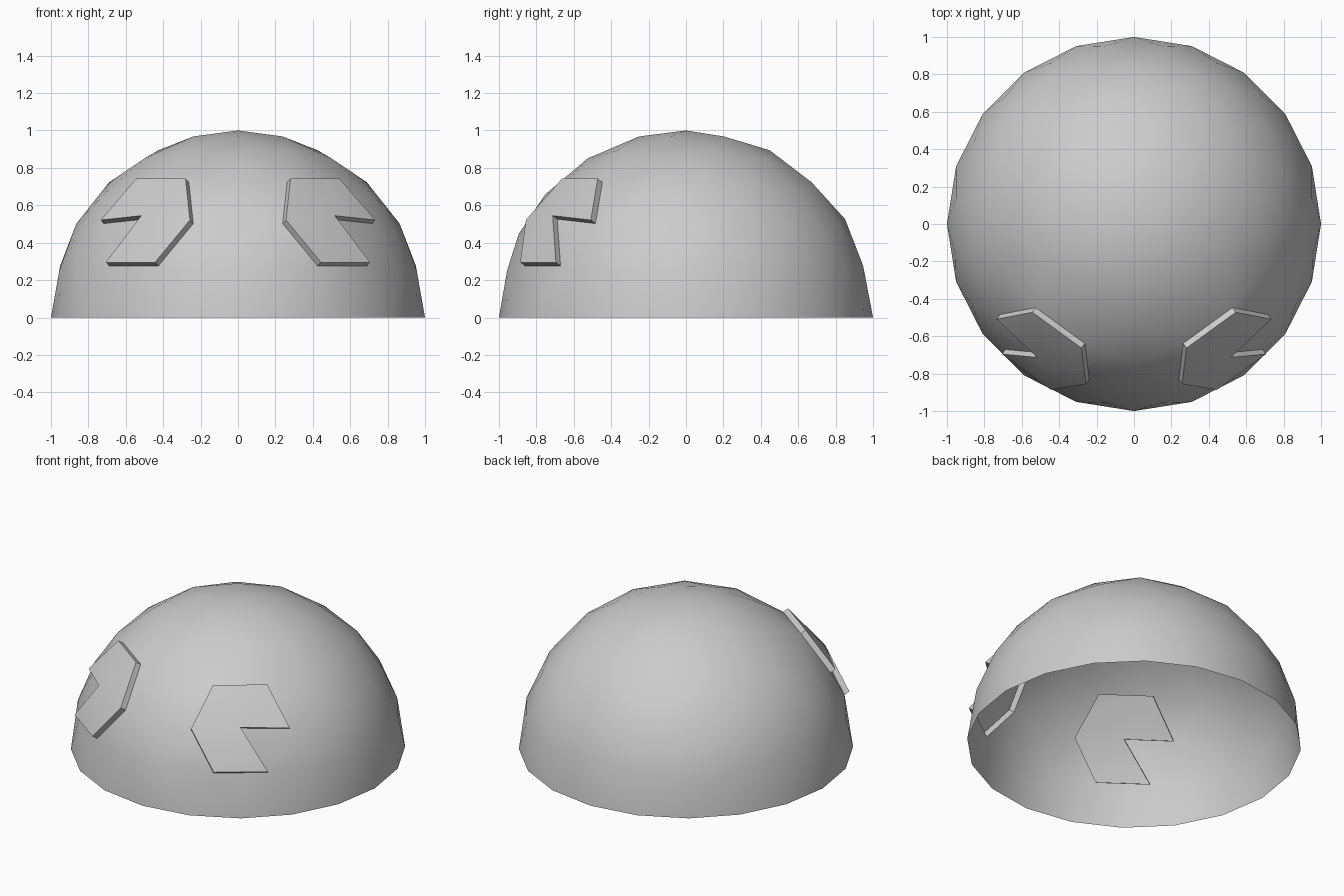
import bpy, bmesh, math
from mathutils import Vector, Matrix

if "Cube" in bpy.data.objects:
    bpy.data.objects.remove(bpy.data.objects["Cube"])

PLATE_HEIGHT = 0.036

bm = bmesh.new()

# Dome: upper half of a low-poly icosphere, open underneath
bmesh.ops.create_icosphere(bm, subdivisions=3, radius=1.0,
                           matrix=Matrix.Rotation(-math.pi / 2, 4, 'Z'))
lower = [f for f in bm.faces if f.calc_center_median().z < 0]
bmesh.ops.delete(bm, geom=lower, context='FACES')

# Raised eyes: the fan of faces round one vertex, minus the outer lower
# triangle, pushed outwards (hollow on the inside)
for side in (-1, 1):
    out = Vector((side * 0.5, -0.688, 0.526)).normalized()
    hub = min(bm.verts, key=lambda v: (v.co - out).length)
    fan = sorted(hub.link_faces, key=lambda f: side * f.calc_center_median().x)[:-1]
    res = bmesh.ops.extrude_face_region(bm, geom=fan)
    moved = [g for g in res['geom'] if isinstance(g, bmesh.types.BMVert)]
    bmesh.ops.translate(bm, verts=moved, vec=out * PLATE_HEIGHT)
    left_over = [f for f in fan if f.is_valid]
    if left_over:
        bmesh.ops.delete(bm, geom=left_over, context='FACES')

mesh = bpy.data.meshes.new("dome_with_eyes")
bm.to_mesh(mesh)
bm.free()
dome = bpy.data.objects.new("dome_with_eyes", mesh)
bpy.context.collection.objects.link(dome)

# Smooth dome with crisp eye edges
bpy.context.view_layer.objects.active = dome
dome.select_set(True)
bpy.ops.object.shade_smooth_by_angle(angle=math.radians(30))
